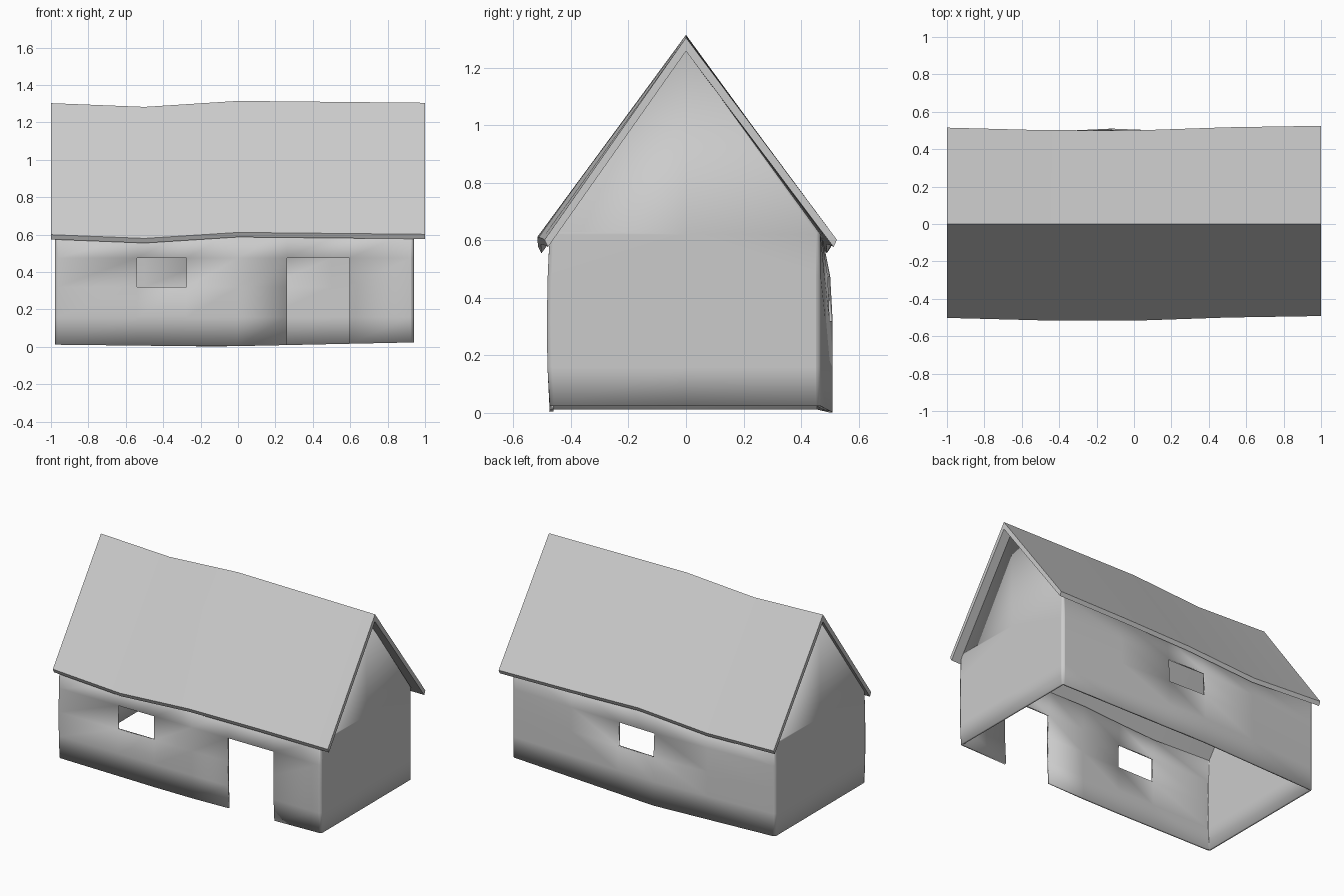
import bpy, bmesh

if "Cube" in bpy.data.objects:
    bpy.data.objects.remove(bpy.data.objects["Cube"])


def lerp(points, t):
    """Piecewise linear lookup through (t, value) pairs."""
    for (a, va), (b, vb) in zip(points, points[1:]):
        if t <= b:
            return va + (vb - va) * (t - a) / (b - a)
    return points[-1][1]


def finish(bm, name):
    bmesh.ops.remove_doubles(bm, verts=bm.verts, dist=0.0005)
    bmesh.ops.recalc_face_normals(bm, faces=bm.faces)
    mesh = bpy.data.meshes.new(name)
    bm.to_mesh(mesh)
    bm.free()
    ob = bpy.data.objects.new(name, mesh)
    bpy.context.collection.objects.link(ob)
    return ob


def smooth(ob, angle):
    bpy.ops.object.select_all(action='DESELECT')
    ob.select_set(True)
    bpy.context.view_layer.objects.active = ob
    bpy.ops.object.shade_smooth_by_angle(angle=angle)


def quad(bm, pts):
    bm.faces.new([bm.verts.new(p) for p in pts])


SAG = [(-1, -0.012), (-0.5, -0.032), (0, 0), (1, -0.01)]
BASE = [(-1, 0.012), (-0.1, 0.002), (0.94, 0.024)]
BULGE = [(-1, 0), (-0.12, 0.042), (0.94, 0)]
LEVELS = [0, 0.16, 0.32, 0.475, 0.63]
LEFT, RIGHT = -0.978, 0.94


def wall_z(x, i):
    if i == 0:
        return lerp(BASE, x)
    return LEVELS[i] + (lerp(SAG, x) if i == 4 else 0)


def front(x, i):
    y = -(0.474, 0.482, 0.484, 0.481, 0.474)[i]
    return (x, y, wall_z(x, i))


def back(x, i):
    y = 0.468 + lerp(BULGE, x) * (1, 1, 1, 0.8, 0.1)[i]
    return (x, y, wall_z(x, i))


def wall(bm, fn, xs, holes):
    for c in range(len(xs) - 1):
        for r in range(4):
            if (c, r) not in holes:
                quad(bm, [fn(xs[c], r), fn(xs[c + 1], r),
                          fn(xs[c + 1], r + 1), fn(xs[c], r + 1)])


# Hollow walls: long sides with door and window openings
bm = bmesh.new()
wall(bm, front, [LEFT, -0.54, -0.275, 0, 0.262, 0.597, RIGHT],
     {(1, 2), (4, 0), (4, 1), (4, 2)})
wall(bm, back, [LEFT, -0.5, -0.12, 0.145, 0.5, RIGHT], {(2, 2)})

# Gable ends
for x in (LEFT, RIGHT):
    def mid(i):
        return (x, 0, wall_z(x, i))
    for r in range(4):
        for side in (front, back):
            quad(bm, [side(x, r), mid(r), mid(r + 1), side(x, r + 1)])
    apex = (x, 0, 1.272 + lerp(SAG, x))
    for side in (front, back):
        quad(bm, [side(x, 4), mid(4), apex])
walls = finish(bm, "walls")
bev = walls.modifiers.new("soft_corners", 'BEVEL')
bev.width, bev.segments, bev.limit_method, bev.angle_limit = 0.015, 2, 'ANGLE', 1.0
sol = walls.modifiers.new("thickness", 'SOLIDIFY')
sol.thickness, sol.offset = 0.014, -1
smooth(walls, 0.8)

# Sagging roof slabs
FRONT_EAVE = [(-1, -0.502), (-0.5, -0.515), (0, -0.517), (0.5, -0.5), (1, -0.492)]
BACK_EAVE = [(-1, 0.515), (-0.5, 0.502), (0, 0.5), (0.5, 0.517), (1, 0.525)]
XS = [-1, -0.5, 0, 0.5, 1]


def section(x):
    """Closed roof outline: outer surface then underside."""
    d = lerp(SAG, x)
    f, b = lerp(FRONT_EAVE, x), lerp(BACK_EAVE, x)
    return [(x, f, 0.612 + d), (x, 0, 1.315 + d), (x, b, 0.612 + d),
            (x, b - 0.012, 0.587 + d), (x, 0, 1.268 + d), (x, f + 0.012, 0.587 + d)]


bm = bmesh.new()
rings = [section(x) for x in XS]
for a, b in zip(rings, rings[1:]):
    for k in range(6):
        n = (k + 1) % 6
        quad(bm, [a[k], a[n], b[n], b[k]])
for s in (rings[0], rings[-1]):
    quad(bm, [s[0], s[1], s[4], s[5]])
    quad(bm, [s[1], s[2], s[3], s[4]])
roof = finish(bm, "roof")
smooth(roof, 0.6)
